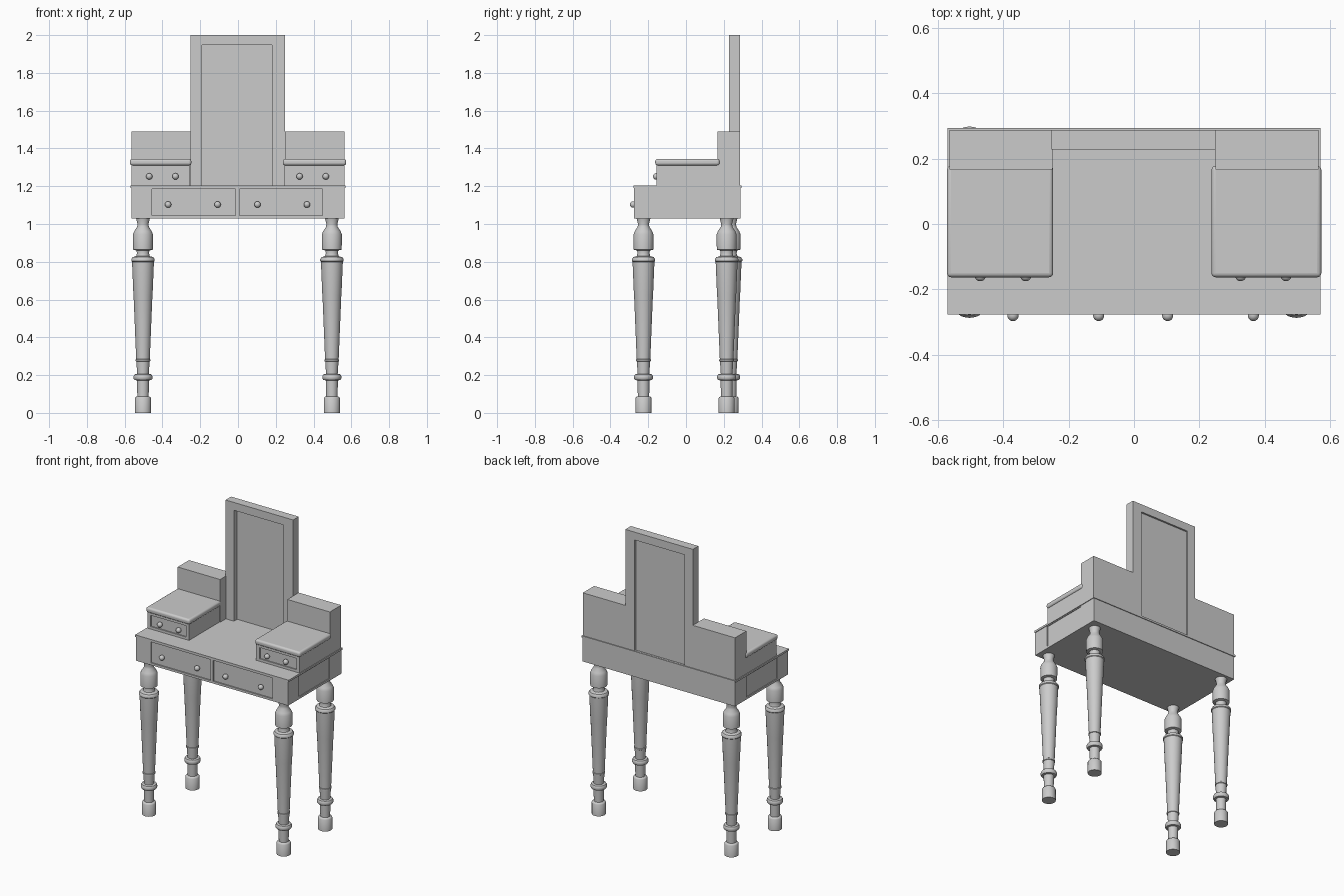
import bpy
import bmesh
import math
from mathutils import Matrix

if "Cube" in bpy.data.objects:
    bpy.data.objects.remove(bpy.data.objects["Cube"], do_unlink=True)

# One plain finish for the whole piece
GREY = (0.6, 0.6, 0.6, 1.0)
finish = bpy.data.materials.new("plain grey")
finish.use_nodes = True
finish.diffuse_color = GREY
finish.node_tree.nodes["Principled BSDF"].inputs["Base Color"].default_value = GREY


def add_object(name, bm):
    bmesh.ops.recalc_face_normals(bm, faces=bm.faces)
    mesh = bpy.data.meshes.new(name)
    bm.to_mesh(mesh)
    bm.free()
    mesh.materials.append(finish)
    obj = bpy.data.objects.new(name, mesh)
    bpy.context.collection.objects.link(obj)
    return obj


def activate(obj):
    bpy.ops.object.select_all(action="DESELECT")
    obj.select_set(True)
    bpy.context.view_layer.objects.active = obj


def smooth(obj):
    activate(obj)
    bpy.ops.object.shade_smooth_by_angle(angle=math.radians(35))


def box(name, x, y, z):
    bm = bmesh.new()
    bmesh.ops.create_cube(bm, size=1)
    for v in bm.verts:
        for axis, (low, high) in enumerate((x, y, z)):
            v.co[axis] = high if v.co[axis] > 0 else low
    return add_object(name, bm)


def carve(obj, x, y, z):
    """Sink a rectangular recess into a part."""
    cutter = box("recess_cutter", x, y, z)
    cutter.hide_render = True
    mod = obj.modifiers.new("recess", "BOOLEAN")
    mod.operation = "DIFFERENCE"
    mod.solver = "EXACT"
    mod.object = cutter
    activate(obj)
    bpy.ops.object.modifier_apply(modifier=mod.name)
    bpy.data.objects.remove(cutter, do_unlink=True)


def lathe(name, profile, segments=32):
    """Spin a (radius, height) profile about z, closing both ends."""
    bm = bmesh.new()
    points = [(0, profile[0][1])] + profile + [(0, profile[-1][1])]
    verts = [bm.verts.new((r, 0, h)) for r, h in points]
    edges = [bm.edges.new(pair) for pair in zip(verts, verts[1:])]
    bmesh.ops.spin(bm, geom=verts + edges, cent=(0, 0, 0), axis=(0, 0, 1),
                   angle=math.tau, steps=segments)
    bmesh.ops.remove_doubles(bm, verts=bm.verts, dist=0.0001)
    obj = add_object(name, bm)
    smooth(obj)
    return obj


def knob(name, x, y, z):
    """Round pull on a short stem, facing the front."""
    bm = bmesh.new()
    bmesh.ops.create_uvsphere(bm, u_segments=20, v_segments=12, radius=0.017,
                              matrix=Matrix.Translation((x, y - 0.004, z)))
    turn = Matrix.Translation((x, y + 0.012, z)) @ Matrix.Rotation(math.pi / 2, 4, "X")
    bmesh.ops.create_cone(bm, cap_ends=True, segments=16, radius1=0.008,
                          radius2=0.008, depth=0.025, matrix=turn)
    smooth(add_object(name, bm))


# Turned legs; the back pair stand at slightly different depths
LEG = [(0.043, 0), (0.043, 0.078), (0.039, 0.084), (0.030, 0.088), (0.032, 0.172),
       (0.045, 0.174), (0.050, 0.182), (0.050, 0.194), (0.045, 0.204), (0.031, 0.207),
       (0.035, 0.272), (0.039, 0.274), (0.039, 0.282), (0.036, 0.284),
       (0.050, 0.625), (0.051, 0.632), (0.058, 0.800), (0.062, 0.804), (0.062, 0.814),
       (0.055, 0.824), (0.036, 0.830), (0.032, 0.845), (0.034, 0.860), (0.052, 0.864),
       (0.053, 0.945), (0.046, 0.962), (0.031, 0.985), (0.029, 1.000), (0.037, 1.032)]
for name, x, y in (("front_left_leg", 0.497, -0.225), ("front_right_leg", -0.503, -0.225),
                   ("back_left_leg", 0.497, 0.215), ("back_right_leg", -0.503, 0.236)):
    lathe(name, LEG).location = (x, y, 0)

# Table frame with drawer openings in front and sunk panels at the sides
frame = box("table_frame", (-0.565, 0.565), (-0.275, 0.288), (1.03, 1.192))
for name, x in (("right_drawer", (-0.455, -0.013)), ("left_drawer", (0.008, 0.447))):
    carve(frame, x, (-0.3, -0.267), (1.045, 1.185))
for s in (-1, 1):
    carve(frame, sorted((s * 0.56, s * 0.6)), (-0.16, 0.165), (1.045, 1.185))
for i, x in enumerate((-0.37, -0.108, 0.103, 0.365)):
    knob(f"table_drawer_knob_{i + 1}", x, -0.276, 1.103)
box("tabletop", (-0.57, 0.57), (-0.277, 0.293), (1.19, 1.203))

# Small drawer boxes, their rounded lids and the raised blocks behind them
for side, x0, x1, knobs in (("right", -0.565, -0.255, (-0.47, -0.331)),
                            ("left", 0.244, 0.565, (0.326, 0.465))):
    case = box(side + "_drawer_box", (x0, x1), (-0.155, 0.17), (1.2, 1.315))
    carve(case, (x0 + 0.025, x1 - 0.022), (-0.2, -0.148), (1.22, 1.295))
    for i, x in enumerate(knobs):
        knob(f"{side}_small_knob_{i + 1}", x, -0.154, 1.252)
    lid = box(side + "_lid", (x0 - 0.007, x1 + 0.008), (-0.163, 0.178), (1.31, 1.345))
    bevel = lid.modifiers.new("round_edge", "BEVEL")
    bevel.width = 0.013
    bevel.segments = 4
    smooth(lid)
    outer = (x0, -0.25) if side == "right" else (0.25, x1)
    box(side + "_back_block", outer, (0.167, 0.287), (1.2, 1.49))

# Mirror frame, sunk on both sides so that a thin glass is left
mirror = box("mirror_frame", (-0.252, 0.25), (0.228, 0.287), (1.2, 2.0))
carve(mirror, (-0.19, 0.18), (0.2, 0.262), (1.15, 1.947))
carve(mirror, (-0.19, 0.18), (0.275, 0.32), (1.204, 1.947))
